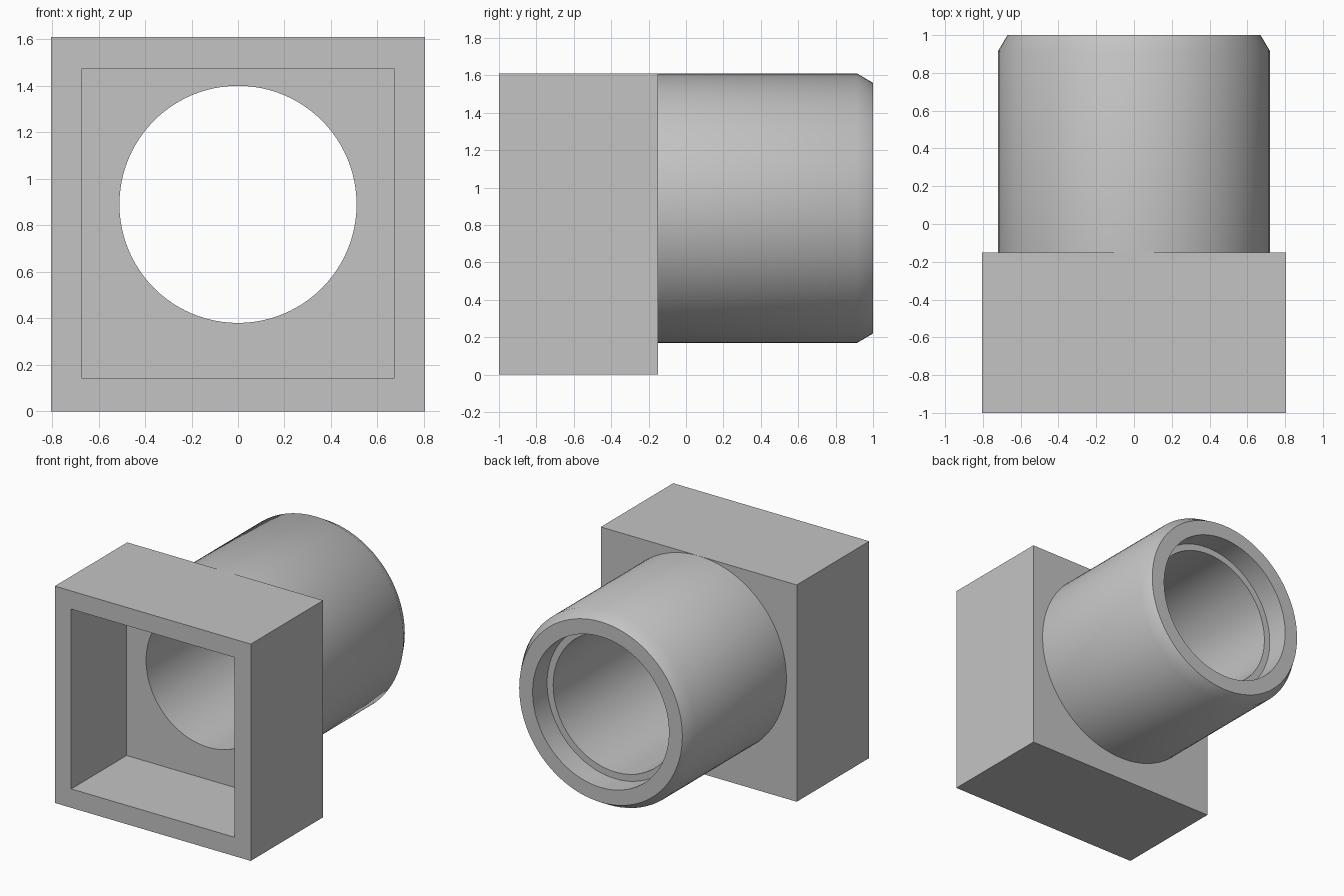
import bpy, bmesh, math
from mathutils import Matrix

if "Cube" in bpy.data.objects:
    bpy.data.objects.remove(bpy.data.objects["Cube"], do_unlink=True)

AXIS_Z = 0.89      # height of the tube axis
BORE = 0.51
WALL_BACK = -0.15  # where the block meets the tube
SEGMENTS = 96

grey = bpy.data.materials.new("plain_grey")
grey.use_nodes = True
colour = (0.55, 0.55, 0.55, 1)
grey.diffuse_color = colour
grey.node_tree.nodes["Principled BSDF"].inputs["Base Color"].default_value = colour


def add_object(name, bm):
    bmesh.ops.recalc_face_normals(bm, faces=bm.faces)
    mesh = bpy.data.meshes.new(name)
    bm.to_mesh(mesh)
    bm.free()
    mesh.materials.append(grey)
    obj = bpy.data.objects.new(name, mesh)
    bpy.context.collection.objects.link(obj)
    return obj


def box(name, half_x, y0, y1, z0, z1):
    bm = bmesh.new()
    place = Matrix.Translation((0, (y0 + y1) / 2, (z0 + z1) / 2))
    size = Matrix.Diagonal((2 * half_x, y1 - y0, z1 - z0, 1))
    bmesh.ops.create_cube(bm, size=1, matrix=place @ size)
    return add_object(name, bm)


def lathe(name, profile):
    """Revolve a closed (radius, y) profile around the tube axis."""
    bm = bmesh.new()
    rings = []
    for radius, y in profile:
        angles = [math.tau * i / SEGMENTS for i in range(SEGMENTS)]
        rings.append([bm.verts.new((radius * math.sin(a), y, AXIS_Z + radius * math.cos(a)))
                      for a in angles])
    for a, b in zip(rings, rings[1:] + rings[:1]):
        for i in range(SEGMENTS):
            j = (i + 1) % SEGMENTS
            bm.faces.new((a[i], a[j], b[j], b[i]))
    return add_object(name, bm)


def cylinder(name, radius, y0, y1):
    bm = bmesh.new()
    place = Matrix.Translation((0, (y0 + y1) / 2, AXIS_Z)) @ Matrix.Rotation(math.pi / 2, 4, "X")
    bmesh.ops.create_cone(bm, cap_ends=True, segments=SEGMENTS, radius1=radius,
                          radius2=radius, depth=y1 - y0, matrix=place)
    return add_object(name, bm)


def cut(target, cutter):
    cutter.hide_render = True
    bpy.context.view_layer.objects.active = target
    mod = target.modifiers.new("cut", "BOOLEAN")
    mod.operation = "DIFFERENCE"
    mod.solver = "EXACT"
    mod.object = cutter
    bpy.ops.object.modifier_apply(modifier=mod.name)
    bpy.data.objects.remove(cutter, do_unlink=True)


# Square block, hollowed from the front, with a round hole in its back wall
block = box("square_block", 0.805, -1, WALL_BACK, 0, 1.61)
cut(block, box("cavity_cutter", 0.67, -1.2, -0.35, 0.14, 1.475))
cut(block, cylinder("bore_cutter", BORE, -0.6, 0.1))

# Round tube with a chamfered rim and a stepped bore
tube = lathe("round_tube", [
    (BORE, WALL_BACK), (0.72, WALL_BACK), (0.72, 0.915), (0.67, 1),
    (0.56, 1), (0.56, 0.83), (BORE, 0.83),
])

# Smooth round surfaces, crisp corners
bpy.ops.object.select_all(action="DESELECT")
for obj in (block, tube):
    obj.select_set(True)
bpy.context.view_layer.objects.active = tube
bpy.ops.object.shade_smooth_by_angle(angle=math.radians(35))
